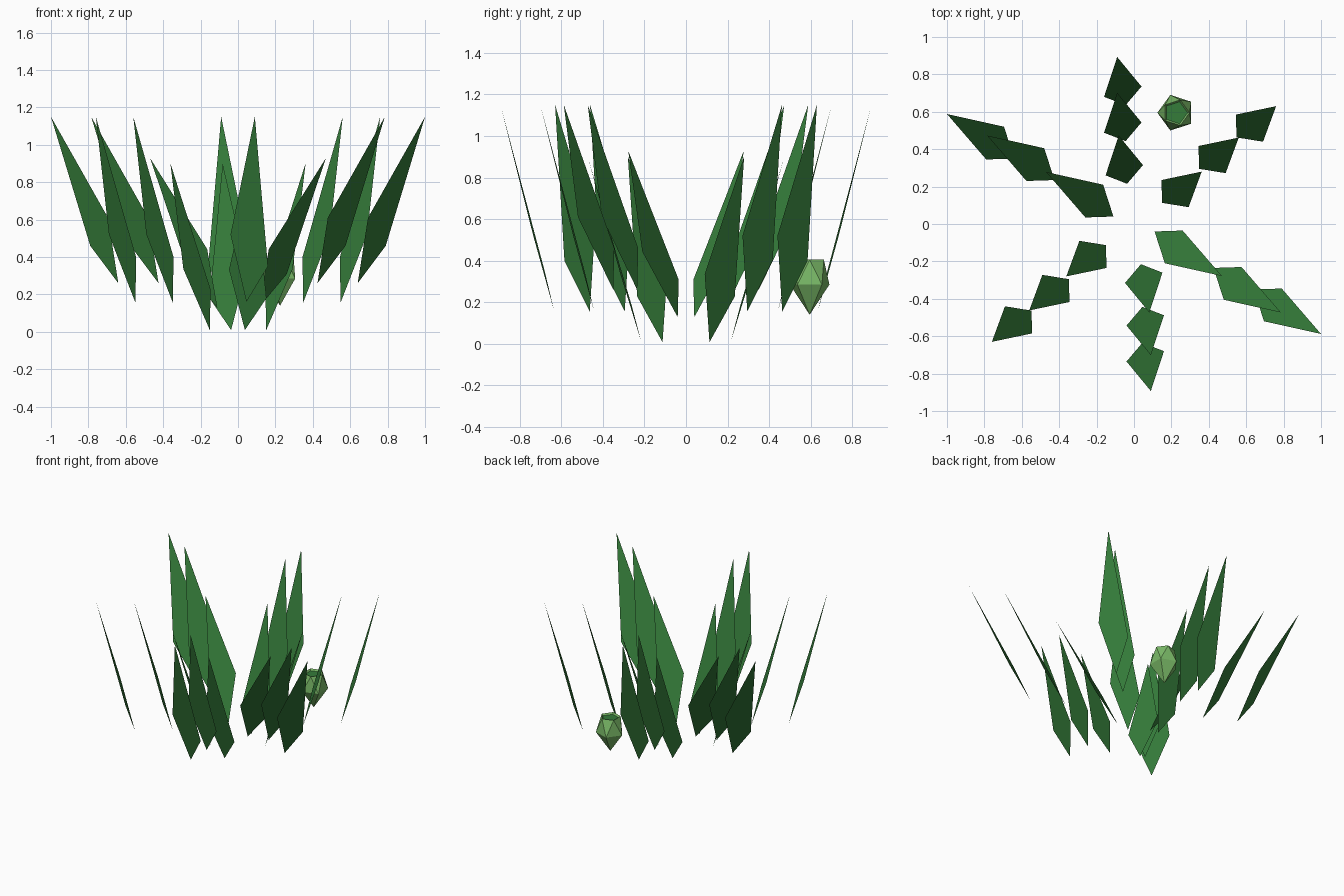
import bpy
from math import cos, sin, radians

if "Cube" in bpy.data.objects:
    bpy.data.objects.remove(bpy.data.objects["Cube"])


def material(name, rgb):
    m = bpy.data.materials.new(name)
    m.diffuse_color = (*rgb, 1)
    m.use_nodes = True
    m.node_tree.nodes["Principled BSDF"].inputs["Base Color"].default_value = m.diffuse_color
    return m


def mesh_object(name, verts, faces, mats, indices=None):
    me = bpy.data.meshes.new(name)
    me.from_pydata(verts, [], faces)
    for m in mats:
        me.materials.append(m)
    if indices:
        me.polygons.foreach_set("material_index", indices)
    me.update()
    ob = bpy.data.objects.new(name, me)
    bpy.context.collection.objects.link(ob)
    return ob


leaf_green = material("leaf_green", (0.035, 0.2, 0.042))
bud_green = material("bud_green", (0.2, 0.5, 0.14))

# Leaf rows: outer blade (base, side, tip, side), steps to the middle and inner blades,
# and the drop of the slightly shorter inner blade
rows = {
    "side": ([(0.64, -0.35, 0.26), (0.79, -0.345, 0.46), (1.0, -0.588, 1.15), (0.695, -0.52, 0.61)],
             (-0.215, 0.115), (-0.53, 0.31), -0.106),
    "diagonal": ([(0.548, 0.463, 0.155), (0.69, 0.44, 0.52), (0.76, 0.63, 1.15), (0.545, 0.585, 0.40)],
                 (-0.2, -0.168), (-0.398, -0.35), -0.132),
    "front_back": ([(0.045, -0.635, 0.16), (-0.04, -0.735, 0.52), (0.09, -0.893, 1.15), (0.16, -0.68, 0.35)],
                   (0.0, 0.192), (-0.008, 0.42), -0.135),
}

# Every row repeats half a turn around the centre
for row, (blade, mid, inner, drop) in rows.items():
    for half, s in (("a", 1), ("b", -1)):
        for part, (dx, dy), k, dz in (("outer", (0, 0), 1, 0), ("middle", mid, 1, 0),
                                      ("inner", inner, 0.9, drop)):
            verts = [(s * (x + dx), s * (y + dy), z * k + dz) for x, y, z in blade]
            mesh_object(f"{row}_leaf_{part}_{half}", verts, [(0, 1, 2, 3)], [leaf_green])


# Bud: pointed faceted cup with a dark sunken star in the top
def ring(r, z, start, n=5):
    return [(0.225 + r * cos(radians(start + i * 360 / n)),
             0.595 + r * sin(radians(start + i * 360 / n)), z) for i in range(n)]


star = [p for a, b in zip(ring(0.062, 0.392, 0), ring(0.05, 0.392, 36)) for p in (a, b)]
verts = [(0.225, 0.595, 0.14)] + ring(0.1, 0.285, 36) + ring(0.072, 0.405, 0) + star
faces, idx = [], []
for i in range(5):
    j = (i + 1) % 5
    faces += [(0, 1 + j, 1 + i), (1 + i, 6 + j, 6 + i), (1 + i, 1 + j, 6 + j),
              (6 + i, 12 + 2 * i, 11 + 2 * i), (6 + i, 6 + j, 12 + 2 * i),
              (6 + j, 11 + 2 * j, 12 + 2 * i)]
    idx += [0] * 6
faces.append(tuple(range(11, 21)))
idx.append(1)
mesh_object("bud", verts, faces, [bud_green, leaf_green], idx)
